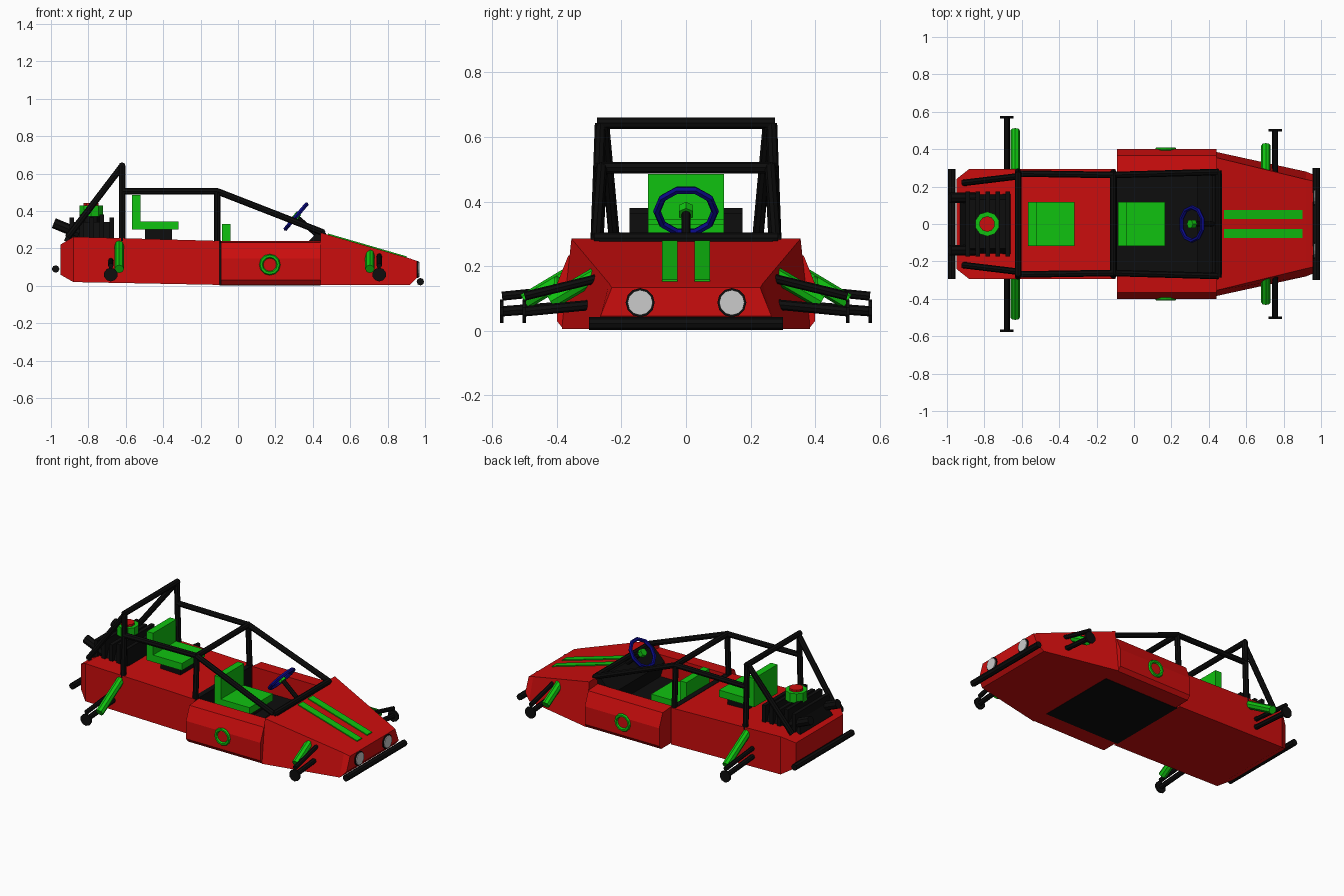
import bpy
import bmesh
import math
from mathutils import Vector

old = bpy.data.objects.get("Cube")
if old:
    bpy.data.objects.remove(old, do_unlink=True)


def material(name, rgb):
    m = bpy.data.materials.new(name)
    m.use_nodes = True
    m.diffuse_color = (*rgb, 1)
    m.node_tree.nodes["Principled BSDF"].inputs["Base Color"].default_value = (*rgb, 1)
    return m


RED = material("red_paint", (0.6, 0.004, 0.004))
GREEN = material("green_paint", (0.005, 0.54, 0.005))
BLACK = material("black_metal", (0.004, 0.004, 0.004))
BLUE = material("blue_rim", (0.003, 0.003, 0.25))
GREY = material("lamp_glass", (0.6, 0.6, 0.6))


def finish(name, bm, mat):
    bmesh.ops.recalc_face_normals(bm, faces=bm.faces)
    me = bpy.data.meshes.new(name)
    bm.to_mesh(me)
    bm.free()
    me.materials.append(mat)
    ob = bpy.data.objects.new(name, me)
    bpy.context.collection.objects.link(ob)
    return ob


def loft(name, rings, mat):
    """Skin a row of equal closed rings and cap both ends."""
    bm = bmesh.new()
    vs = [[bm.verts.new(p) for p in ring] for ring in rings]
    n = len(vs[0])
    for a, b in zip(vs, vs[1:]):
        for i in range(n):
            j = (i + 1) % n
            bm.faces.new((a[i], a[j], b[j], b[i]))
    bm.faces.new(vs[0])
    bm.faces.new(vs[-1])
    return finish(name, bm, mat)


def box(name, x0, x1, y0, y1, z0, z1, mat):
    return loft(name, [[(x, y0, z0), (x, y1, z0), (x, y1, z1), (x, y0, z1)] for x in (x0, x1)], mat)


def section(x, wb, z0, wt, z1):
    return [(x, -wb, z0), (x, wb, z0), (x, wt, z1), (x, -wt, z1)]


def tube(name, a, b, r, mat, sides=8):
    a, b = Vector(a), Vector(b)
    d = b - a
    bm = bmesh.new()
    bmesh.ops.create_cone(bm, cap_ends=True, segments=sides, radius1=r, radius2=r, depth=d.length)
    ob = finish(name, bm, mat)
    ob.location = (a + b) / 2
    ob.rotation_euler = d.to_track_quat('Z', 'Y').to_euler()
    return ob


def ring(name, centre, axis, major, minor, mat, sides):
    bpy.ops.mesh.primitive_torus_add(location=centre, major_radius=major, minor_radius=minor,
                                     major_segments=sides, minor_segments=6,
                                     rotation=Vector(axis).to_track_quat('Z', 'Y').to_euler())
    ob = bpy.context.object
    ob.name = name
    ob.data.materials.append(mat)


# Hull: rear body, nose, cockpit floor
loft("rear_body", [section(-0.95, 0.24, 0.06, 0.24, 0.22),
                   section(-0.88, 0.295, 0.02, 0.295, 0.262),
                   section(-0.1, 0.295, 0.005, 0.295, 0.24)], RED)
loft("nose", [section(0.44, 0.385, 0.005, 0.355, 0.285),
              section(0.92, 0.28, 0.005, 0.238, 0.146),
              section(0.958, 0.265, 0.045, 0.23, 0.133)], RED)
box("cockpit_floor", -0.1, 0.44, -0.27, 0.27, 0.003, 0.1, BLACK)
box("cockpit_rear_wall", -0.125, -0.09, -0.265, 0.265, 0.1, 0.243, BLACK)

# Dashboard
loft("dashboard", [[(x, y, z) for x, z in
                    [(0.37, 0.1), (0.34, 0.2), (0.42, 0.283), (0.47, 0.283), (0.44, 0.1)]]
                   for y in (-0.27, 0.27)], BLACK)


# Two seats share one shape
def seat(name, x, z):
    h = 0.118
    box(name + "_back", x, x + 0.045, -h, h, z, z + 0.185, GREEN)
    box(name + "_cushion", x + 0.045, x + 0.25, -h, h, z, z + 0.045, GREEN)
    box(name + "_base", x + 0.07, x + 0.215, -0.08, 0.08, z - 0.06, z, BLACK)


seat("rear_seat", -0.567, 0.3)
seat("driver_seat", -0.085, 0.145)

# Engine block with cooling fins and air filter
loft("engine_block", [[(x, -w, z), (x, w, z), (x2, w, z), (x2, -w, z)] for x, x2, w, z in
                      [(-0.93, -0.66, 0.165, 0.24), (-0.89, -0.67, 0.13, 0.34)]], BLACK)
for i in range(5):
    x = -0.9 + i * 0.053
    box("engine_fin", x, x + 0.024, -0.175, 0.175, 0.25, 0.365 + 0.015 * (i % 2), BLACK)
tube("air_filter_neck", (-0.785, 0, 0.33), (-0.785, 0, 0.38), 0.045, BLACK)
tube("air_filter", (-0.785, 0, 0.37), (-0.785, 0, 0.43), 0.066, GREEN, 10)
tube("air_filter_cap", (-0.785, 0, 0.42), (-0.785, 0, 0.443), 0.042, RED, 10)

# Bumpers
tube("rear_bumper", (-0.975, -0.295, 0.09), (-0.975, 0.295, 0.09), 0.02, BLACK)
tube("front_bumper", (0.975, -0.3, 0.022), (0.975, 0.3, 0.022), 0.02, BLACK)

# Steering wheel
axis = Vector((-0.76, 0, 0.65))
hub = Vector((0.31, 0, 0.37))
ring("steering_wheel", hub, axis, 0.09, 0.012, BLUE, 10)
tube("steering_hub", hub - axis * 0.015, hub + axis * 0.015, 0.025, GREEN, 6)
tube("steering_column", hub - axis * 0.01, hub - axis * 0.17, 0.014, BLACK)

# Roll cage cross bars
R = 0.0175
for name, x, y, z in [("hoop_top", -0.62, 0.275, 0.643), ("roof_bar", -0.11, 0.27, 0.505),
                      ("screen_bar", 0.45, 0.285, 0.287)]:
    tube(name, (x, -y, z), (x, y, z), R, BLACK)

# Everything paired left and right
for s, side in ((1, "left"), (-1, "right")):
    pod = [(0.27, 0.005), (0.38, 0.005), (0.4, 0.03), (0.4, 0.145), (0.365, 0.232), (0.27, 0.24)]
    loft(side + "_side_pod", [[(x, s * y, z) for y, z in pod] for x in (-0.09, 0.44)], RED)
    ring(side + "_pod_ring", (0.17, s * 0.4, 0.113), (0, s, 0), 0.046, 0.011, GREEN, 12)

    # Hood stripe laid on the slope
    loft(side + "_hood_stripe", [[(x, s * 0.027, z), (x, s * 0.075, z),
                                  (x, s * 0.075, z + 0.008), (x, s * 0.027, z + 0.008)]
                                 for x, z in ((0.48, 0.272), (0.9, 0.15))], GREEN)

    # Headlight
    tube(side + "_lamp_rim", (0.94, s * 0.142, 0.087), (0.965, s * 0.142, 0.087), 0.045, BLACK, 12)
    tube(side + "_lamp", (0.95, s * 0.142, 0.087), (0.97, s * 0.142, 0.087), 0.039, GREY, 12)

    # Exhaust
    tube(side + "_exhaust", (-0.985, s * 0.14, 0.335), (-0.85, s * 0.14, 0.28), 0.028, BLACK)

    # Roll cage sides
    bars = {"hoop_post": ((-0.62, 0.265, 0.643), (-0.62, 0.28, 0.24)),
            "rear_brace": ((-0.62, 0.255, 0.64), (-0.91, 0.22, 0.26)),
            "side_rail": ((-0.62, 0.27, 0.505), (-0.11, 0.262, 0.505)),
            "middle_post": ((-0.11, 0.262, 0.505), (-0.11, 0.275, 0.23)),
            "screen_pillar": ((-0.11, 0.262, 0.505), (0.45, 0.278, 0.287))}
    for name, (a, b) in bars.items():
        tube(f"{side}_{name}", (a[0], s * a[1], a[2]), (b[0], s * b[1], b[2]), R, BLACK)

    # Suspension: arms, hub plate and shock at each axle
    for end, x, y, top, sx, sy, sz in [("front", 0.755, 0.5, 0.17, 0.705, 0.42, 0.175),
                                       ("rear", -0.68, 0.57, 0.14, -0.635, 0.5, 0.225)]:
        n = f"{side}_{end}_"
        tube(n + "lower_arm", (x, s * 0.24, 0.085), (x, s * y, 0.06), 0.016, BLACK)
        tube(n + "upper_arm", (x, s * 0.24, top), (x, s * y, 0.107), 0.014, BLACK)
        tube(n + "hub_plate", (x, s * (y - 0.005), 0.06), (x, s * (y + 0.007), 0.06), 0.037, BLACK, 10)
        tube(n + "shock", (sx, s * 0.275, sz), (sx, s * sy, 0.09), 0.025, GREEN)
